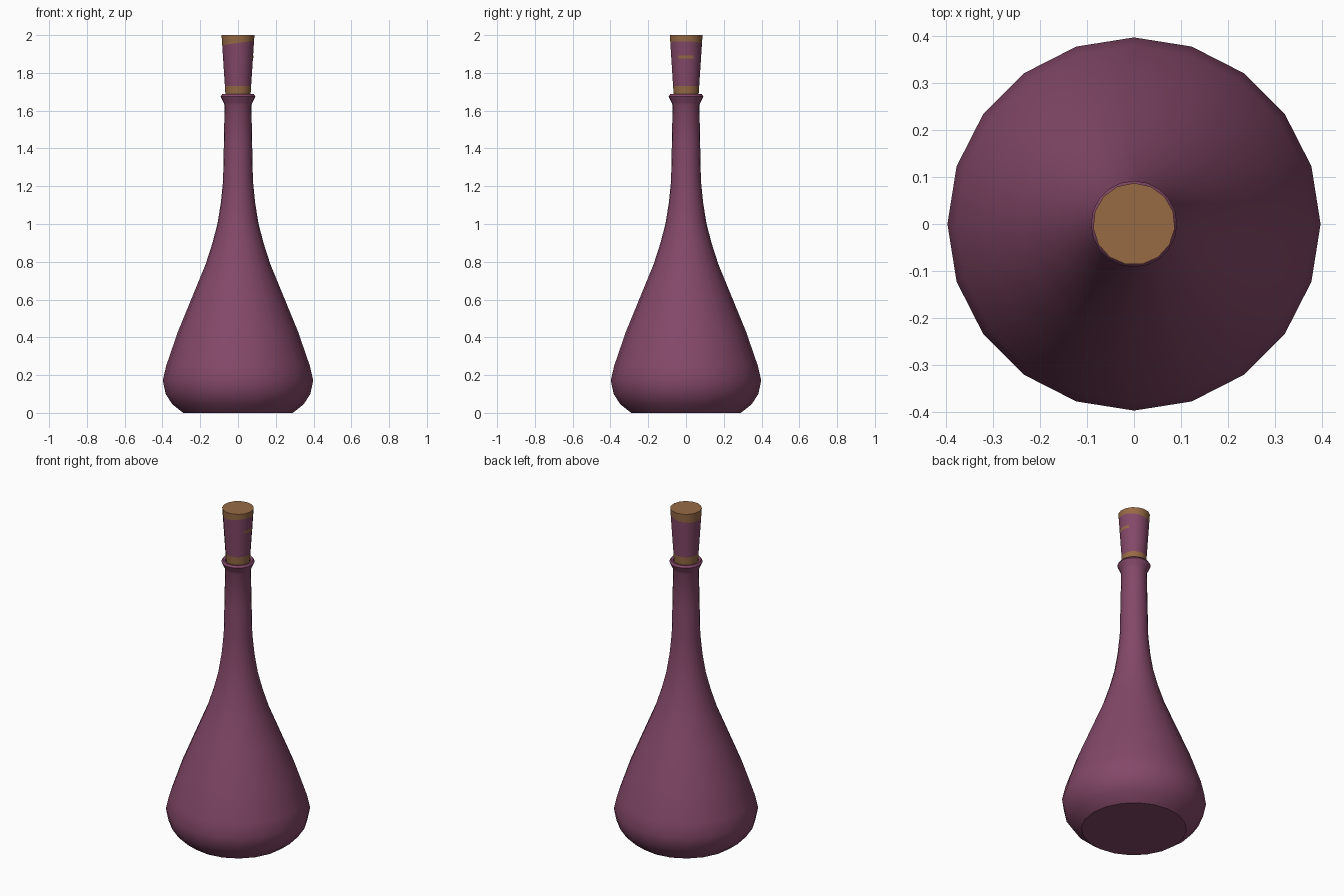
import bpy, bmesh, math
from mathutils import Vector

if "Cube" in bpy.data.objects:
    bpy.data.objects.remove(bpy.data.objects["Cube"])


def material(name, rgb):
    m = bpy.data.materials.new(name)
    m.diffuse_color = (*rgb, 1)
    m.use_nodes = True
    m.node_tree.nodes["Principled BSDF"].inputs["Base Color"].default_value = m.diffuse_color
    return m


purple = material("plum glass", (0.23, 0.065, 0.14))
brown = material("cork brown", (0.31, 0.145, 0.06))


def lathe(bm, profile, sides):
    """Revolve (radius, z) points, closing both ends with flat caps."""
    rings = []
    for r, z in profile:
        ring = []
        for i in range(sides):
            a = math.pi / 2 + 2 * math.pi * i / sides
            ring.append(bm.verts.new((r * math.cos(a), r * math.sin(a), z)))
        rings.append(ring)
    for lo, hi in zip(rings, rings[1:]):
        for i in range(sides):
            j = (i + 1) % sides
            bm.faces.new((lo[i], lo[j], hi[j], hi[i]))
    bm.faces.new(rings[0][::-1])
    bm.faces.new(rings[-1])


def finish(bm, name, mats):
    bm.normal_update()
    me = bpy.data.meshes.new(name)
    bm.to_mesh(me)
    bm.free()
    ob = bpy.data.objects.new(name, me)
    bpy.context.collection.objects.link(ob)
    for m in mats:
        me.materials.append(m)
    bpy.ops.object.select_all(action='DESELECT')
    ob.select_set(True)
    bpy.context.view_layer.objects.active = ob
    bpy.ops.object.shade_smooth_by_angle(angle=math.radians(36))
    return ob


# Bottle: wide rounded base, long neck, flared lip and recessed mouth
bm = bmesh.new()
lathe(bm, [(0.29, 0.0), (0.347, 0.045), (0.383, 0.1), (0.398, 0.172),
           (0.38, 0.25), (0.318, 0.43), (0.24, 0.62), (0.172, 0.785),
           (0.135, 0.9), (0.109, 1.0), (0.091, 1.11), (0.079, 1.23),
           (0.075, 1.42), (0.071, 1.63), (0.078, 1.645), (0.092, 1.675),
           (0.084, 1.687), (0.07, 1.683), (0.064, 1.66)], 20)
finish(bm, "bottle", [purple])

# Cork: tapered stopper with a plum wrap between two cuts, the upper one tilted
bm = bmesh.new()
lathe(bm, [(0.064, 1.64), (0.0875, 2.0)], 15)
low = (Vector((0, 0, 1.73)), Vector((0, 0, 1)))
high = (Vector((0, 0, 1.956)), Vector((-0.13, 0.03, 1)).normalized())
for co, no in (low, high):
    bmesh.ops.bisect_plane(bm, geom=bm.verts[:] + bm.edges[:] + bm.faces[:],
                           plane_co=co, plane_no=no)
for f in bm.faces:
    c = f.calc_center_median()
    if (c - low[0]).dot(low[1]) > 0 and (c - high[0]).dot(high[1]) < 0:
        f.material_index = 1
finish(bm, "cork", [brown, purple])

# Small bare slit in the wrap on the right side, following the cork's curve
bm = bmesh.new()
pts = []
for i in range(5):
    a = math.radians(-30 + 15 * i)
    pts.append([bm.verts.new((r * math.cos(a), r * math.sin(a), z))
                for r, z in ((0.0805, 1.876), (0.0815, 1.893))])
for p, q in zip(pts, pts[1:]):
    bm.faces.new((p[0], q[0], q[1], p[1]))
finish(bm, "cork_slit", [brown])
